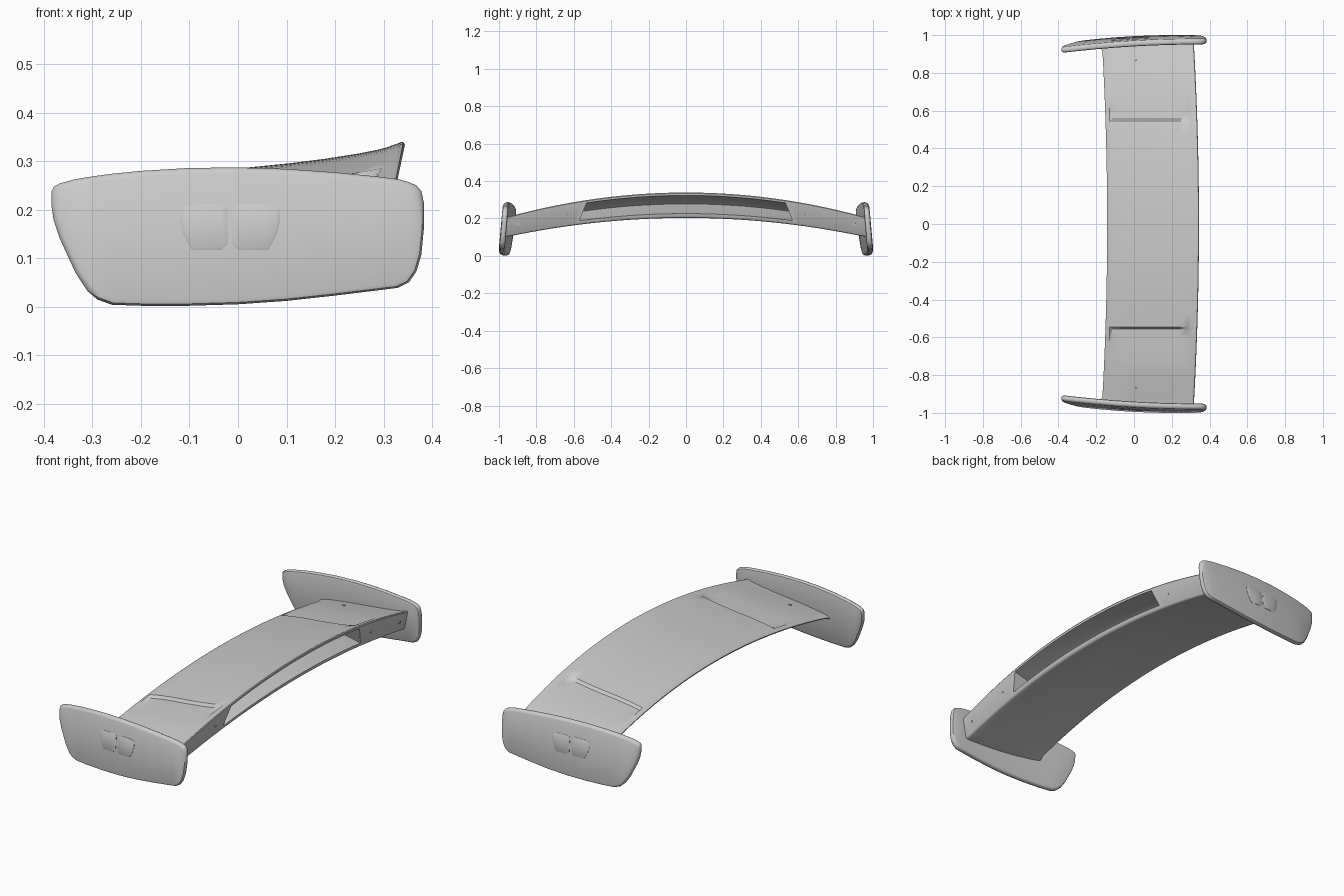
import bpy, bmesh, math
from mathutils import Vector

if "Cube" in bpy.data.objects:
    bpy.data.objects.remove(bpy.data.objects["Cube"])


def make(name, verts, faces, smooth=True):
    me = bpy.data.meshes.new(name)
    me.from_pydata(verts, [], faces)
    bm = bmesh.new()
    bm.from_mesh(me)
    bmesh.ops.recalc_face_normals(bm, faces=bm.faces)
    bm.to_mesh(me)
    bm.free()
    ob = bpy.data.objects.new(name, me)
    bpy.context.collection.objects.link(ob)
    if smooth:
        shade(ob)
    return ob


def shade(ob):
    bpy.ops.object.select_all(action='DESELECT')
    ob.select_set(True)
    bpy.context.view_layer.objects.active = ob
    bpy.ops.object.shade_smooth_by_angle(angle=math.radians(38))


def arch(x, z, y):
    """Bend a centre-section point down and forward along the span."""
    t = (y / 0.95) ** 2
    return x - 0.027 * t, z - (0.10 + 0.03 * (z - 0.205) / 0.135) * t


def plate_y(x, z):
    """Outer surface of the leaning, toed-in end plate."""
    u = x / 0.38
    return 0.983 + 0.022 * u - 0.015 * u * u + 0.09 * (0.145 - z)


def loft(name, profile, ys, place, smooth=True):
    n = len(profile)
    verts = [place(x, z, y) for y in ys for x, z in profile]
    faces = [(j * n + i, j * n + (i + 1) % n, (j + 1) * n + (i + 1) % n, (j + 1) * n + i)
             for j in range(len(ys) - 1) for i in range(n)]
    faces += [tuple(range(n)), tuple(range(len(verts) - n, len(verts)))]
    return make(name, verts, faces, smooth)


# Wing section at the centre: rounded nose, rising top, blunt rear face
top = [(-0.135, 0.256), (-0.12, 0.262), (-0.108, 0.266), (-0.05, 0.277), (0.02, 0.287),
       (0.10, 0.295), (0.18, 0.305), (0.25, 0.316), (0.29, 0.324), (0.305, 0.328)]
section = top + [(0.325, 0.335), (0.335, 0.339), (0.341, 0.339), (0.344, 0.334),
                 (0.319, 0.212), (0.315, 0.206), (0.307, 0.203), (0.20, 0.205),
                 (0.10, 0.211), (0.0, 0.220), (-0.08, 0.230), (-0.13, 0.240),
                 (-0.141, 0.245), (-0.142, 0.251)]


def wing_point(x, z, y):
    a = abs(y)
    X, Z = arch(x, z, y)
    # Outer panels sit a step below the raised centre panel
    if (x, z) in top and -0.11 < x < 0.3 and a > 0.55:
        Z -= 0.013 * max(0, 1 - (a - 0.55) / 0.2)
    # Small flare where the nose meets the end plate
    if x < -0.1:
        X -= 0.015 * max(0, (a - 0.91) / 0.05)
    if a > 0.955:
        y = math.copysign(plate_y(X, Z) - 0.015, y)
    return X, y, Z


half = [0.06, 0.12, 0.18, 0.24, 0.30, 0.36, 0.42, 0.48, 0.545, 0.556, 0.60,
        0.65, 0.70, 0.76, 0.82, 0.88, 0.91, 0.935, 0.96]
stations = [-y for y in reversed(half)] + [0] + half
wing = loft("wing", section, stations, wing_point, False)

# Tapering slot in the rear face, with slanted ends
slot = [(0.42, 0.333), (0.341, 0.323), (0.26, 0.307), (0.17, 0.288),
        (0.16, 0.278), (0.24, 0.250), (0.322, 0.226), (0.42, 0.205)]


def slot_point(x, z, y):
    y *= 0.57 - 0.04 * (z - 0.226) / 0.1
    X, Z = arch(x, z, y)
    return X, y, Z


cutter = loft("slot_cutter", slot, [-1 + i / 11.5 for i in range(24)], slot_point, False)
cutter.hide_render = True
cutter.hide_viewport = True
mod = wing.modifiers.new("slot", 'BOOLEAN')
mod.object = cutter
mod.operation = 'DIFFERENCE'
mod.solver = 'EXACT'
dg = bpy.context.evaluated_depsgraph_get()
cut_mesh = bpy.data.meshes.new_from_object(wing.evaluated_get(dg))
wing.modifiers.clear()
wing.data = cut_mesh
bpy.data.objects.remove(cutter)
shade(wing)


def slab(name, cols, layers, side):
    """Plate from (x, top, bottom) columns; layers are (depth from outer face, edge inset)."""
    loop = [(x, t) for x, t, b in cols] + [(x, b) for x, t, b in reversed(cols)]
    xs, zs = [p[0] for p in loop], [p[1] for p in loop]
    cx, cz = (min(xs) + max(xs)) / 2, (min(zs) + max(zs)) / 2
    hx, hz = max(xs) - cx, max(zs) - cz
    n, verts, faces = len(loop), [], []
    for depth, inset in layers:
        for x, z in loop:
            x = cx + (x - cx) * (1 - inset / hx)
            z = cz + (z - cz) * (1 - inset / hz)
            verts.append((x, side * (plate_y(x, z) - depth), z))
    for j in range(len(layers) - 1):
        faces += [(j * n + i, j * n + (i + 1) % n, (j + 1) * n + (i + 1) % n, (j + 1) * n + i)
                  for i in range(n)]
    for o in (0, len(verts) - n):
        faces += [(o + i, o + i + 1, o + n - 2 - i, o + n - 1 - i) for i in range(n // 2 - 1)]
    return make(name, verts, faces)


plate_cols = [(-0.384, 0.238, 0.205), (-0.380, 0.247, 0.178), (-0.368, 0.254, 0.142),
              (-0.335, 0.263, 0.070), (-0.31, 0.267, 0.032), (-0.29, 0.270, 0.015),
              (-0.26, 0.274, 0.004), (-0.2, 0.280, 0.002), (-0.1, 0.286, 0.002),
              (0.0, 0.287, 0.005), (0.1, 0.284, 0.012), (0.2, 0.277, 0.023),
              (0.29, 0.268, 0.034), (0.33, 0.263, 0.039), (0.352, 0.257, 0.050),
              (0.368, 0.250, 0.073), (0.378, 0.238, 0.108), (0.383, 0.215, 0.160)]
plate_layers = [(0, 0.012), (0.003, 0.004), (0.010, 0), (0.021, 0), (0.028, 0.004), (0.031, 0.012)]
pad_cols = [(-0.120, 0.200, 0.180), (-0.113, 0.207, 0.150), (-0.096, 0.210, 0.117),
            (-0.035, 0.211, 0.117), (-0.022, 0.203, 0.128)]
pad_layers = [(-0.003, 0.004), (-0.001, 0), (0.006, 0)]


def stud(name, loc, normal, r):
    bpy.ops.mesh.primitive_cylinder_add(vertices=16, radius=r, depth=0.008, location=loc)
    ob = bpy.context.object
    ob.name = name
    ob.rotation_euler = Vector(normal).to_track_quat('Z', 'Y').to_euler()
    shade(ob)


for side, tag in ((-1, "front"), (1, "rear")):
    slab(tag + "_end_plate", plate_cols, plate_layers, side)
    # Twin shallow pads on the outer face
    slab(tag + "_pad_a", pad_cols, pad_layers, side)
    mirrored = [(-0.033 - x, t, b) for x, t, b in reversed(pad_cols)]
    slab(tag + "_pad_b", mirrored, pad_layers, side)
    # Fasteners on the top skin and rear face
    X, Z = arch(0.027, 0.287, 0.87)
    stud(tag + "_top_fastener", (X, side * 0.87, Z), (-0.12, side * 0.25, 1), 0.008)
    for y, r in ((0.9, 0.007), (0.645, 0.005)):
        X, Z = arch(0.3315, 0.273, y)
        stud(tag + "_rear_fastener", (X, side * y, Z), (1, side * 0.05, -0.2), r)
